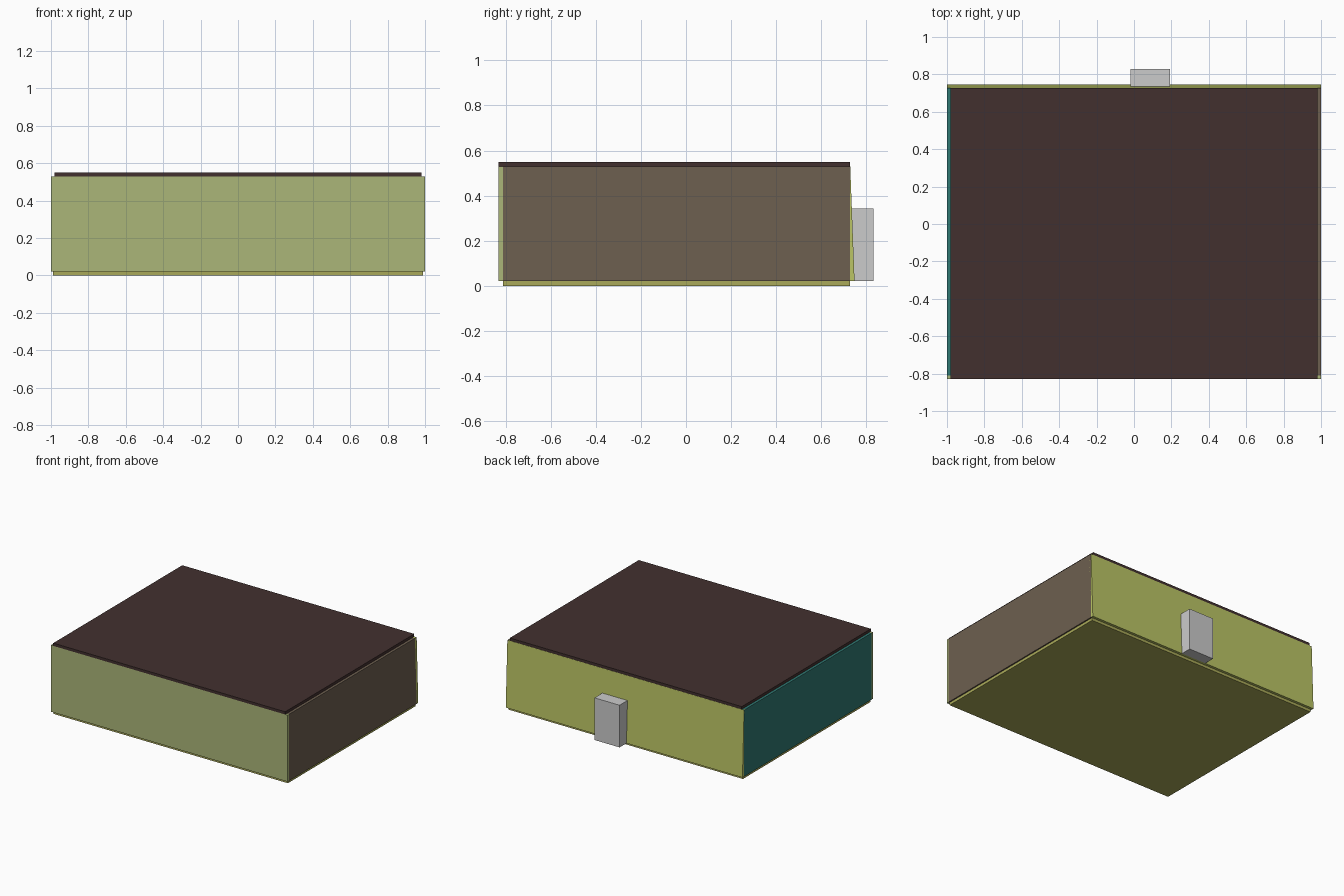
import bpy, bmesh

if "Cube" in bpy.data.objects:
    bpy.data.objects.remove(bpy.data.objects["Cube"])


def panel(name, x, y, z, color=None, lean=0.0):
    """Box spanning the x, y, z ranges; lean shifts its top edge in y."""
    bm = bmesh.new()
    bmesh.ops.create_cube(bm, size=1)
    for v in bm.verts:
        top = v.co.z > 0
        v.co = [r[0] + (r[1] - r[0]) * (c + 0.5) for r, c in zip((x, y, z), v.co)]
        if top:
            v.co.y += lean
    mesh = bpy.data.meshes.new(name)
    bm.to_mesh(mesh)
    bm.free()
    ob = bpy.data.objects.new(name, mesh)
    bpy.context.collection.objects.link(ob)
    if color:
        mat = bpy.data.materials.new(name + "_colour")
        mat.diffuse_color = (*color, 1)
        mat.use_nodes = True
        mat.node_tree.nodes["Principled BSDF"].inputs["Base Color"].default_value = mat.diffuse_color
        mesh.materials.append(mat)
    return ob


WALL_Z = (0.021, 0.529)

# Base and lid
panel("floor", (-0.99, 0.99), (-0.812, 0.727), (0, 0.021), (0.40, 0.40, 0.10))
panel("lid", (-0.98, 0.98), (-0.83, 0.727), (0.529, 0.55), (0.055, 0.03, 0.028))

# Four thin walls, the back one leaning slightly inward
panel("front_wall", (-1, 1), (-0.83, -0.81), WALL_Z, (0.41, 0.47, 0.19))
panel("right_wall", (0.98, 1), (-0.81, 0.727), WALL_Z, (0.155, 0.115, 0.08))
panel("left_wall", (-1, -0.98), (-0.81, 0.727), WALL_Z, (0.03, 0.19, 0.17))
panel("back_wall", (-1, 1), (0.727, 0.747), WALL_Z, (0.50, 0.56, 0.13), lean=-0.019)

# Block on the back wall
panel("back_block", (-0.02, 0.192), (0.73, 0.83), (0.021, 0.343))
